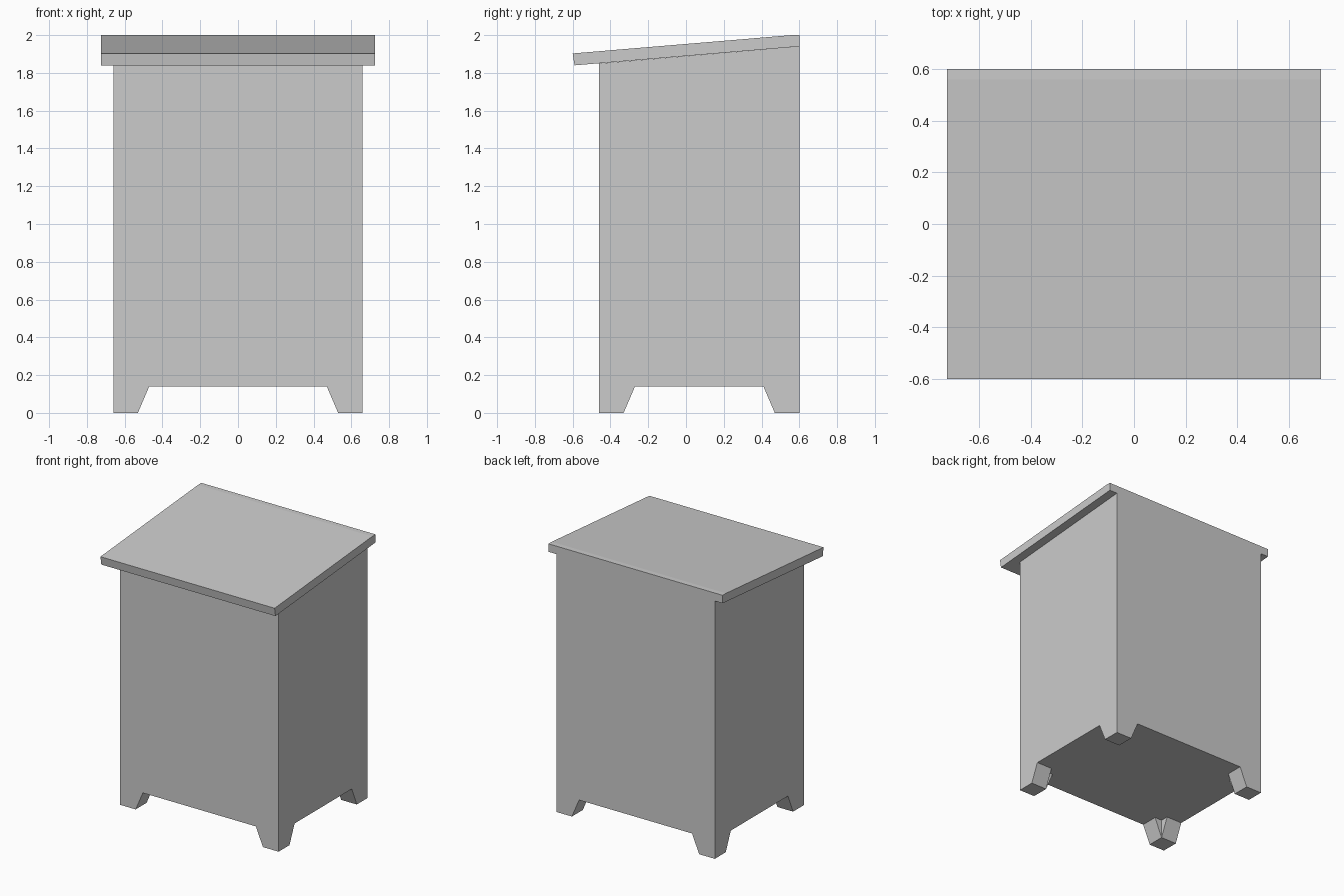
import bpy
import bmesh
from mathutils import Vector

# Remove the default cube
cube = bpy.data.objects.get("Cube")
if cube:
    bpy.data.objects.remove(cube, do_unlink=True)

# Single plain grey
grey = bpy.data.materials.new("plain grey")
grey.use_nodes = True
colour = (0.6, 0.6, 0.6, 1)
grey.diffuse_color = colour
grey.node_tree.nodes["Principled BSDF"].inputs["Base Color"].default_value = colour

WIDTH, FRONT, BACK = 0.66, -0.46, 0.6
APRON = 0.14
FOOT, FLARE = 0.13, 0.19


def prism(bm, outline, sweep):
    """Extrude a flat outline along a sweep vector into a closed solid."""
    face = bm.faces.new([bm.verts.new(p) for p in outline])
    result = bmesh.ops.extrude_face_region(bm, geom=[face], use_keep_orig=True)
    moved = [v for v in result["geom"] if isinstance(v, bmesh.types.BMVert)]
    bmesh.ops.translate(bm, verts=moved, vec=Vector(sweep))


def finish(bm, name):
    bmesh.ops.recalc_face_normals(bm, faces=bm.faces)
    mesh = bpy.data.meshes.new(name)
    bm.to_mesh(mesh)
    bm.free()
    mesh.materials.append(grey)
    obj = bpy.data.objects.new(name, mesh)
    bpy.context.collection.objects.link(obj)
    return obj


def side_profile(name, points, half_width):
    """Sweep a y-z profile across the width."""
    bm = bmesh.new()
    prism(bm, [(-half_width, y, z) for y, z in points], (2 * half_width, 0, 0))
    return finish(bm, name)


# Cabinet body, its top following the slope of the lid
body = side_profile("cabinet_body", [(FRONT, APRON), (BACK, APRON), (BACK, 1.94), (FRONT, 1.85)], WIDTH)

# Sloping lid, overhanging the front and sides with a level strip at the back
lid = side_profile("sloping_lid", [(-0.59, 1.84), (BACK, 1.94), (BACK, 2.0),
                                   (0.56, 2.0), (-0.6, 1.903)], 0.725)

# Bracket feet: two tapered boards crossing at each corner
taper = [(0, 0), (FOOT, 0), (FLARE, APRON), (0, APRON)]
for side, sx in (("left", -1), ("right", 1)):
    for end, y0, sy in (("front", FRONT, 1), ("back", BACK, -1)):
        x0 = -sx * WIDTH
        bm = bmesh.new()
        prism(bm, [(x0 + sx * d, y0, z) for d, z in taper], (0, sy * FOOT, 0))
        prism(bm, [(x0, y0 + sy * d, z) for d, z in taper], (sx * FOOT, 0, 0))
        foot = finish(bm, f"{end}_{side}_foot")

        # Merge the two boards into one clean solid
        bpy.context.view_layer.objects.active = foot
        union = foot.modifiers.new("merge boards", "BOOLEAN")
        union.operation = "UNION"
        union.solver = "EXACT"
        union.use_self = True
        union.operand_type = "COLLECTION"
